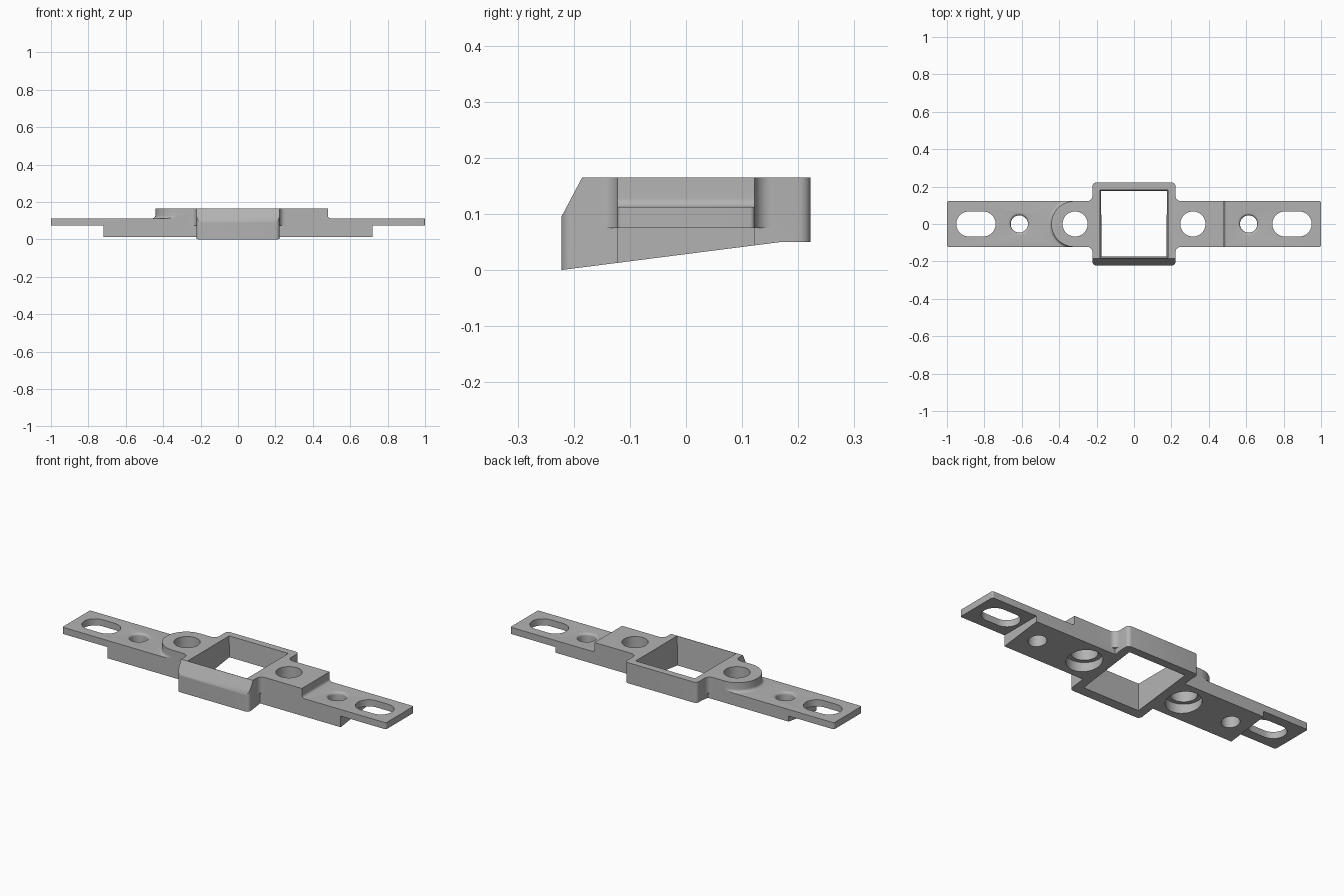
import bpy, bmesh, math

if "Cube" in bpy.data.objects:
    bpy.data.objects.remove(bpy.data.objects["Cube"])

W = 0.122        # half width of the arms
TOP = 0.165      # top of the raised section
PLATE0, PLATE1 = 0.075, 0.112


def arc(cx, cy, r, a0, a1, n=10):
    return [(cx + r * math.cos(math.radians(a0 + (a1 - a0) * i / n)),
             cy + r * math.sin(math.radians(a0 + (a1 - a0) * i / n))) for i in range(n + 1)]


def circle(cx, cy, r, n=64):
    return arc(cx, cy, r, 0, 360, n)[:-1]


def rrect(hx, hy, r, n=6):
    return (arc(hx - r, hy - r, r, 0, 90, n) + arc(r - hx, hy - r, r, 90, 180, n)
            + arc(r - hx, r - hy, r, 180, 270, n) + arc(hx - r, r - hy, r, 270, 360, n))


def loft(name, rings):
    """Closed solid through rings of 3D points."""
    bm = bmesh.new()
    vs = [[bm.verts.new(p) for p in ring] for ring in rings]
    n = len(vs[0])
    for a, b in zip(vs, vs[1:]):
        for i in range(n):
            j = (i + 1) % n
            bm.faces.new((a[i], a[j], b[j], b[i]))
    bm.faces.new(vs[0][::-1])
    bm.faces.new(vs[-1])
    bmesh.ops.recalc_face_normals(bm, faces=bm.faces)
    me = bpy.data.meshes.new(name)
    bm.to_mesh(me)
    bm.free()
    ob = bpy.data.objects.new(name, me)
    bpy.context.collection.objects.link(ob)
    return ob


def stack(name, layers):
    """Solid from (z, outline) layers."""
    return loft(name, [[(x, y, z) for x, y in pts] for z, pts in layers])


def combine(body, tool, op):
    m = body.modifiers.new("boolean", 'BOOLEAN')
    m.object, m.operation, m.solver = tool, op, 'EXACT'
    bpy.context.view_layer.objects.active = body
    bpy.ops.object.modifier_apply(modifier=m.name)
    bpy.data.objects.remove(tool, do_unlink=True)


# long thin mounting plate
body = stack("mounting_bracket", [(z, rrect(1.0, W, 0.008)) for z in (PLATE0, PLATE1)])

# thicker lower bar
bar = [(-0.72, -W), (0.72, -W), (0.72, W), (-0.72, W)]
combine(body, stack("lower_bar", [(-0.02, bar), (0.1, bar)]), 'UNION')

# raised section: square step on the right, frame in the middle, round boss on the left
half = ([(0.48, W)] + arc(0.252, W + 0.03, 0.03, 270, 180) + arc(0.202, 0.202, 0.02, 0, 90, 6)
        + arc(-0.202, 0.202, 0.02, 90, 180, 6) + arc(-0.252, W + 0.03, 0.03, 0, -90)
        + arc(-0.32, 0, W, 90, 180, 20))
outline = half + [(x, -y) for x, y in half[-2::-1]]
combine(body, stack("raised_section", [(PLATE0, outline), (TOP, outline)]), 'UNION')

# lower part of the square frame
frame = rrect(0.222, 0.222, 0.02)
combine(body, stack("lower_frame", [(-0.02, frame), (0.09, frame)]), 'UNION')

# fillet at the foot of the step
R = 0.016
foot = [(0.46, 0.1), (0.46, PLATE1 + R)] + arc(0.48 + R, PLATE1 + R, R, 180, 270, 8) + [(0.48 + R, 0.1)]
combine(body, loft("step_fillet", [[(x, y, z) for x, z in foot] for y in (-W, W)]), 'UNION')

# fillet around the round boss, trimmed to the arm width
layers = [(0.1, W + R)] + [(PLATE1 + y, W + x) for x, y in arc(R, R, R, 270, 180, 8)]
combine(body, stack("boss_fillet", [
    (z, [(x, max(-W, min(W, y))) for x, y in circle(-0.32, 0, r)]) for z, r in layers]), 'UNION')

# side profile: sloping underside and chamfered front edge
side = [(-0.222, 0), (0.17, 0.05), (0.3, 0.05), (0.3, 0.3), (-0.1175, 0.3), (-0.185, TOP), (-0.222, 0.095)]
combine(body, loft("side_profile", [[(x, y, z) for y, z in side] for x in (-1.2, 1.2)]), 'INTERSECT')

# trim flat at the top
lid = [(-1.2, -0.4), (1.2, -0.4), (1.2, 0.4), (-1.2, 0.4)]

# square window, slightly tapered
combine(body, stack("window_cut", [(z, [(-h, -h), (h, -h), (h, h), (-h, h)])
                                   for z, h in ((-0.05, 0.172), (0.0, 0.173), (TOP, 0.183), (0.2, 0.185))]), 'DIFFERENCE')

for s in (-1, 1):
    # main screw hole with a counterbore underneath
    c = s * 0.315
    combine(body, stack("screw_hole", [(-0.05, circle(c, 0, 0.09)), (0.07, circle(c, 0, 0.09)),
                                       (0.0701, circle(c, 0, 0.067)), (0.25, circle(c, 0, 0.067))]), 'DIFFERENCE')
    # small hole with a rounded rim
    c = s * 0.613
    rim = [(-0.05, 0.046)] + [(PLATE1 - 0.014 + y, 0.046 + 0.014 + x)
                              for x, y in arc(0, 0, 0.014, 180, 90, 6)] + [(0.2, 0.06)]
    combine(body, stack("pin_hole", [(z, circle(c, 0, r, 48)) for z, r in rim]), 'DIFFERENCE')
    # end slot
    c = s * 0.845
    slot = arc(c + 0.038, 0, 0.067, -90, 90, 24) + arc(c - 0.038, 0, 0.067, 90, 270, 24)
    combine(body, stack("slot_cut", [(-0.05, slot), (0.25, slot)]), 'DIFFERENCE')

# single grey colour, sharp edges kept
mat = bpy.data.materials.new("grey")
mat.diffuse_color = (0.45, 0.45, 0.45, 1)
mat.use_nodes = True
mat.node_tree.nodes["Principled BSDF"].inputs["Base Color"].default_value = mat.diffuse_color
body.data.materials.clear()
body.data.materials.append(mat)
for p in body.data.polygons:
    p.material_index = 0
bpy.ops.object.select_all(action='DESELECT')
body.select_set(True)
bpy.context.view_layer.objects.active = body
bpy.ops.object.shade_smooth_by_angle(angle=math.radians(30))
